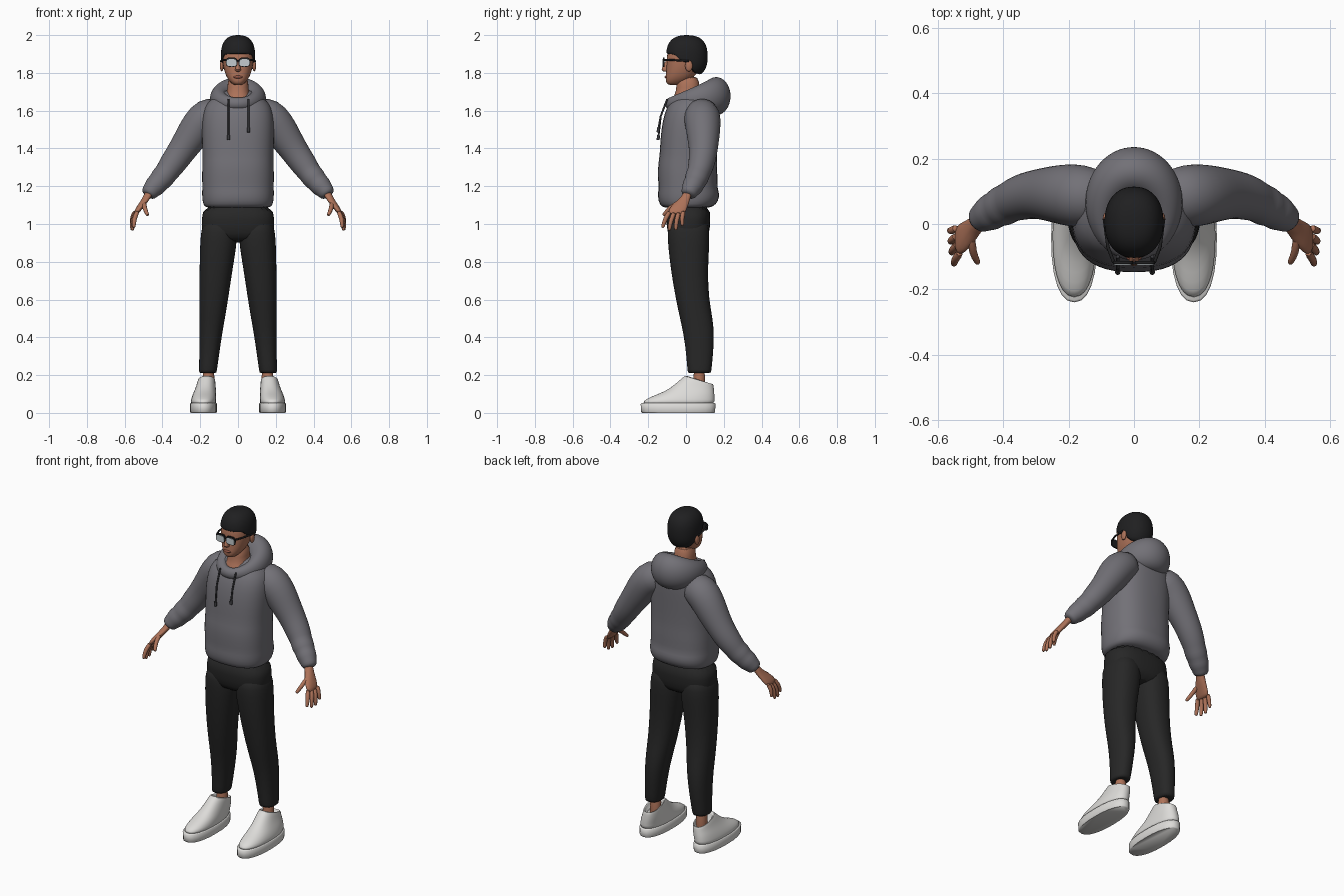
import bpy
import bmesh
from math import sin, cos, pi, copysign
from mathutils import Vector

default_cube = bpy.data.objects.get("Cube")
if default_cube:
    bpy.data.objects.remove(default_cube, do_unlink=True)

SIDES = 24


def material(name, red, green, blue):
    mat = bpy.data.materials.new(name)
    mat.use_nodes = True
    colour = (red, green, blue, 1)
    mat.diffuse_color = colour
    shader = mat.node_tree.nodes["Principled BSDF"]
    shader.inputs["Base Color"].default_value = colour
    shader.inputs["Roughness"].default_value = .8
    return mat


skin = material("warm skin", .42, .17, .1)
lip = material("lip brown", .28, .09, .06)
black = material("hair black", .014, .014, .015)
cloth = material("hoodie grey", .17, .165, .185)
trouser = material("trouser charcoal", .02, .02, .02)
cord = material("cord dark grey", .04, .04, .045)
white = material("shoe white", .72, .71, .69)
glass = material("lens pale grey", .55, .6, .62)


def loft(name, rings, mat, mirror=False, closed=False, levels=1):
    """Skin a row of equal rings into one object."""
    bm = bmesh.new()
    rows = [[bm.verts.new(point) for point in ring] for ring in rings]
    pairs = list(zip(rows, rows[1:]))
    if closed:
        pairs.append((rows[-1], rows[0]))
    else:
        bm.faces.new(rows[0])
        bm.faces.new(rows[-1])
    for lower, upper in pairs:
        count = len(lower)
        for i in range(count):
            j = (i + 1) % count
            bm.faces.new((lower[i], lower[j], upper[j], upper[i]))
    bmesh.ops.recalc_face_normals(bm, faces=bm.faces)
    mesh = bpy.data.meshes.new(name)
    bm.to_mesh(mesh)
    bm.free()
    mesh.materials.append(mat)
    obj = bpy.data.objects.new(name, mesh)
    bpy.context.collection.objects.link(obj)
    bpy.ops.object.select_all(action='DESELECT')
    obj.select_set(True)
    bpy.context.view_layer.objects.active = obj
    bpy.ops.object.shade_smooth_by_angle(angle=pi / 3)
    if mirror:
        obj.modifiers.new("Mirror", 'MIRROR').use_mirror_merge = False
    if levels:
        obj.modifiers.new("Subdivision", 'SUBSURF').levels = levels
        obj.modifiers["Subdivision"].render_levels = levels
    return obj


def oval(power=2.0):
    """Points of a unit superellipse."""
    for i in range(SIDES):
        a = 2 * pi * i / SIDES
        yield tuple(copysign(abs(c) ** (2 / power), c) for c in (cos(a), sin(a)))


def level_ring(z, front, back, half, x=0, rise=0, power=2.3):
    """Horizontal ring between two y limits, tilted up by rise at the back."""
    mid, depth = (front + back) / 2, (back - front) / 2
    return [Vector((x + half * u, mid + depth * v, z + rise * (v + 1) / 2))
            for u, v in oval(power)]


def stack(name, table, mat, power=2.3, **options):
    return loft(name, [level_ring(*row, power=power) for row in table], mat, **options)


def tube(name, path, mat, **options):
    """Round tube along points given as x, y, z, radius."""
    points = [Vector(p[:3]) for p in path]
    rings = []
    for i, point in enumerate(points):
        ahead = points[min(i + 1, len(points) - 1)] - points[max(i - 1, 0)]
        turn = ahead.to_track_quat('Z', 'Y')
        rings.append([point + turn @ Vector((u, v, 0)) * path[i][3] for u, v in oval()])
    return loft(name, rings, mat, **options)


def ellipsoid(name, centre, size, mat, **options):
    rings = []
    for i in range(1, 12):
        a = pi * i / 12
        rings.append([Vector(centre) + Vector((size[0] * u * sin(a), size[1] * v * sin(a),
                                               -size[2] * cos(a))) for u, v in oval()])
    return loft(name, rings, mat, **options)


def plate(name, x, z, half, tall, front, back, mat):
    """Thin rounded panel facing the front."""
    rings = [[Vector((x + half * u, y, z + tall * v)) for u, v in oval(3.2)]
             for y in (front, back)]
    return loft(name, rings, mat, mirror=True, levels=0)


# Head and neck
stack("head", [
    (1.735, -.09, -.03, .02), (1.745, -.106, -.01, .036), (1.77, -.109, .035, .057),
    (1.8, -.106, .06, .07), (1.84, -.103, .085, .08), (1.88, -.103, .1, .084),
    (1.92, -.097, .105, .083), (1.96, -.07, .085, .068), (1.985, -.03, .05, .04)], skin)
stack("neck", [
    (1.6, -.08, .09, .085), (1.645, -.085, .085, .08), (1.68, -.06, .078, .062),
    (1.72, -.05, .07, .055), (1.79, -.05, .07, .055)], skin)
stack("nose", [
    (1.87, -.107, -.08, .007), (1.835, -.122, -.08, .011), (1.817, -.133, -.08, .017),
    (1.805, -.12, -.08, .013)], skin)
ellipsoid("lips", (0, -.104, 1.778), (.024, .009, .008), lip)
ellipsoid("ears", (.086, .015, 1.837), (.01, .02, .03), skin, mirror=True)

# Hair cap with a hairline that follows the forehead, sideburns and nape
HAIRLINE = [(-1, 1.9), (-.55, 1.895), (-.25, 1.845), (.05, 1.865), (.35, 1.8), (1.01, 1.79)]


def hairline(v):
    for (a, low), (b, high) in zip(HAIRLINE, HAIRLINE[1:]):
        if v <= b:
            return low + (high - low) * (v - a) / (b - a)


def hair_ring(t, inset=1.0):
    ring = []
    for u, v in oval(2.2):
        bottom = hairline(v)
        z = bottom + (2 - bottom) * sin(t * pi / 2)
        width = inset * (1 - abs((z - 1.885) / .115) ** 2.6) ** (1 / 2.6)
        ring.append(Vector((.092 * u * width, .005 + .111 * v * width, z)))
    return ring


loft("hair", [hair_ring(0, .8)] + [hair_ring(.97 * i / 10) for i in range(11)], black)

# Glasses
plate("glasses_frames", .034, 1.857, .031, .025, -.122, -.114, black)
plate("glasses_lenses", .034, 1.854, .027, .019, -.125, -.12, glass)
tube("glasses_bridge", [(-.012, -.12, 1.864, .004), (.012, -.12, 1.864, .004)], black, levels=0)
tube("glasses_temples", [(.062, -.118, 1.868, .005), (.08, -.07, 1.868, .005),
                         (.091, .015, 1.862, .005)], black, mirror=True, levels=0)

# Hoodie body, with hem, pocket fullness and sloping shoulders
stack("hoodie_body", [
    (1.085, -.11, .12, .165), (1.092, -.132, .145, .18), (1.12, -.148, .174, .19),
    (1.165, -.15, .178, .192), (1.19, -.146, .166, .19), (1.25, -.15, .168, .192),
    (1.32, -.149, .165, .19), (1.36, -.14, .164, .189), (1.45, -.137, .166, .192),
    (1.55, -.125, .17, .193), (1.62, -.102, .17, .18), (1.655, -.08, .165, .15),
    (1.69, -.04, .155, .11), (1.71, -.02, .13, .08)], cloth, power=2.5)

# Sleeves with gathered folds above the cuff
tube("sleeves", [
    (.08, .08, 1.6, .08), (.165, .085, 1.573, .099), (.21, .09, 1.52, .094),
    (.25, .092, 1.458, .086), (.29, .092, 1.4, .077), (.325, .088, 1.348, .073),
    (.365, .075, 1.293, .067), (.38, .067, 1.27, .061), (.405, .054, 1.24, .064),
    (.42, .047, 1.222, .055), (.44, .035, 1.2, .058), (.458, .024, 1.18, .047),
    (.472, .015, 1.162, .044), (.48, .01, 1.15, .03)], cloth, mirror=True)

# Lowered hood: a thick collar that swells into a pouch at the back
hood_rings = []
for i in range(32):
    a = 2 * pi * i / 32
    s = (1 - cos(a)) / 2
    centre = Vector((.095 * sin(a), .038 - .122 * cos(a), 1.637 + .04 * s))
    outward = Vector((sin(a), -cos(a), 0))
    wide, tall = .028 + .05 * s, .032 + .07 * s
    hood_rings.append([centre + outward * wide * u + Vector((0, 0, tall * v))
                       for u, v in oval()])
loft("hood", hood_rings, cloth, closed=True)

# Drawstrings, one longer than the other
for side, x, end in (("right", -.05, 1.47), ("left", .056, 1.51)):
    tube(side + "_drawstring", [(x, -.1, 1.66, .005), (x, -.134, 1.57, .005),
                                (x, -.145, end, .005)], cord, levels=0)
    tube(side + "_drawstring_tip", [(x, -.145, end, .008), (x, -.148, end - .025, .008)],
         cord, levels=0)

# Trousers
stack("trouser_hips", [
    (.9, -.07, .1, .17), (.95, -.1, .126, .192), (1.02, -.106, .13, .194),
    (1.11, -.106, .13, .19)], trouser, power=2.6)
stack("trouser_legs", [
    (.21, .01, .132, .046, .16), (.215, .008, .134, .047, .16), (.3, .002, .143, .052, .153),
    (.41, -.012, .15, .06, .145), (.5, -.032, .142, .068, .137), (.6, -.054, .122, .077, .129),
    (.75, -.08, .115, .087, .117), (.88, -.095, .124, .097, .105),
    (.96, -.1, .125, .097, .1), (1.03, -.09, .115, .08, .1)], trouser, mirror=True)

# Ankles and shoes
tube("ankles", [(.155, .072, .08, .038), (.155, .07, .15, .035), (.157, .07, .24, .036)],
     skin, mirror=True)
stack("shoe_soles", [
    (0, -.232, .15, .068, .183), (.006, -.238, .154, .071, .183),
    (.048, -.24, .156, .071, .183), (.052, -.234, .15, .067, .183)],
    white, mirror=True, levels=0)
stack("shoe_uppers", [
    (.04, -.233, .15, .067, .183), (.062, -.231, .152, .068, .183),
    (.087, -.185, .152, .065, .18, -.005), (.112, -.115, .151, .06, .176, -.01),
    (.142, -.07, .149, .054, .171, -.02), (.172, -.035, .147, .049, .168, -.032),
    (.2, -.004, .144, .045, .166, -.045), (.196, .01, .134, .039, .166, -.045),
    (.14, .018, .128, .038, .164, -.02)], white, mirror=True)

# Hands: palm, four fingers and thumb
stack("palms", [
    (1.18, -.01, .036, .022, .465), (1.145, -.022, .025, .022, .48),
    (1.11, -.066, .016, .021, .503), (1.075, -.095, .002, .018, .53),
    (1.05, -.092, -.008, .012, .54)], skin, mirror=True)
FINGERS = {
    "index": ((.53, -.083, 1.07), (.553, -.125, .98)),
    "middle": ((.538, -.06, 1.065), (.56, -.09, .965)),
    "ring": ((.542, -.036, 1.065), (.563, -.055, .967)),
    "little": ((.542, -.012, 1.07), (.566, -.02, .99)),
    "thumb": ((.497, -.04, 1.115), (.478, -.122, 1.045)),
}
for finger, (root, tip) in FINGERS.items():
    root, tip = Vector(root), Vector(tip)
    bend = (root + tip) / 2 + Vector((.008, -.006, .004))
    tube(finger + "_fingers", [(*root, .013), (*bend, .012), (*root.lerp(tip, .92), .01),
                               (*tip, .006)], skin, mirror=True)
